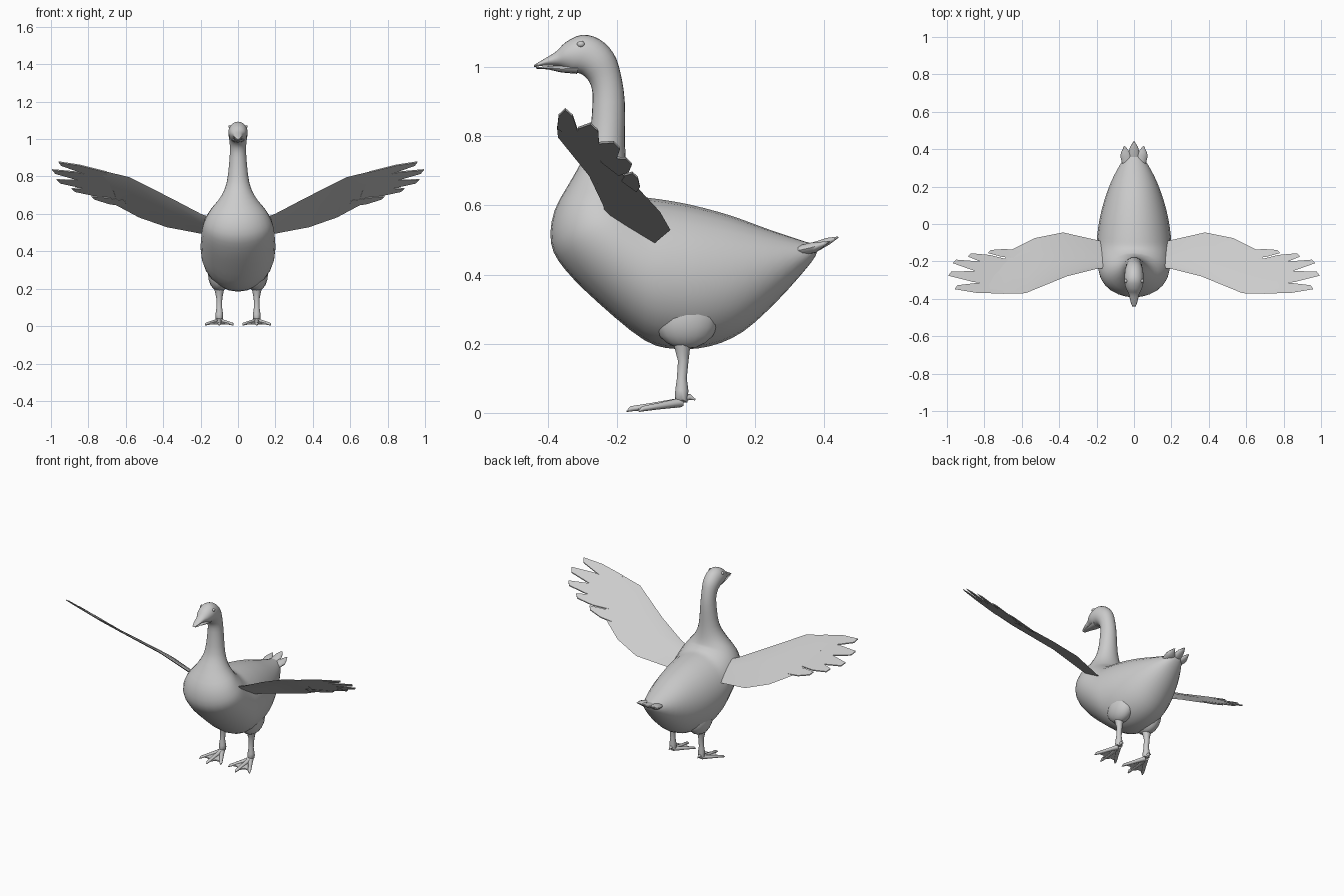
import bpy
import bmesh
from math import sin, cos, pi, radians
from mathutils import Vector

default_cube = bpy.data.objects.get("Cube")
if default_cube:
    bpy.data.objects.remove(default_cube, do_unlink=True)

plumage = bpy.data.materials.new("pale grey")
plumage.use_nodes = True
GREY = (0.6, 0.6, 0.6, 1)
plumage.diffuse_color = GREY
plumage.node_tree.nodes["Principled BSDF"].inputs["Base Color"].default_value = GREY


def skin(name, rings, sharp_angle=60):
    """Bridge a list of closed rings, cap both ends and shade the result."""
    bm = bmesh.new()
    loops = [[bm.verts.new(point) for point in ring] for ring in rings]
    count = len(loops[0])
    for here, after in zip(loops, loops[1:]):
        for i in range(count):
            j = (i + 1) % count
            bm.faces.new((here[i], here[j], after[j], after[i]))
    bm.faces.new(loops[0])
    bm.faces.new(loops[-1])
    bmesh.ops.recalc_face_normals(bm, faces=bm.faces)
    mesh = bpy.data.meshes.new(name)
    bm.to_mesh(mesh)
    bm.free()
    obj = bpy.data.objects.new(name, mesh)
    bpy.context.collection.objects.link(obj)
    finish(obj, sharp_angle)
    return obj


def finish(obj, sharp_angle=60):
    obj.data.materials.append(plumage)
    bpy.ops.object.select_all(action="DESELECT")
    obj.select_set(True)
    bpy.context.view_layer.objects.active = obj
    bpy.ops.object.shade_smooth_by_angle(angle=radians(sharp_angle))


def smooth_stations(stations, steps=3):
    """Catmull-Rom interpolation between rows of numbers."""
    rows = [Vector(s) for s in stations]
    rows = [rows[0]] + rows + [rows[-1]]
    result = []
    for a, b, c, d in zip(rows, rows[1:], rows[2:], rows[3:]):
        for k in range(steps):
            t = k / steps
            result.append(b + (c - a) * (t / 2) + (a * 2 - b * 5 + c * 4 - d) * (t * t / 2)
                          + (b * 3 - a - c * 3 + d) * (t ** 3 / 2))
    return result + [rows[-1]]


def side_ring(station, x=0, count=24):
    """Ellipse spanned by a back point, a front point and a half width."""
    back_y, back_z, front_y, front_z, width = station
    back, front = Vector((x, back_y, back_z)), Vector((x, front_y, front_z))
    middle, arm = (back + front) / 2, (back - front) / 2
    return [middle + arm * cos(a) + Vector((width * sin(a), 0, 0))
            for a in (2 * pi * i / count for i in range(count))]


def tube(name, points, radii, flat=1.0, count=10):
    """Tapered round limb along a path; flat squashes it vertically."""
    path = [Vector(p) for p in points]
    rings = []
    for i, p in enumerate(path):
        along = (path[min(i + 1, len(path) - 1)] - path[max(i - 1, 0)]).normalized()
        side = along.cross(Vector((0, 0, 1)) if abs(along.z) < 0.8 else Vector((0, 1, 0))).normalized()
        up = side.cross(along)
        rings.append([p + radii[i] * (side * cos(a) + up * sin(a) * flat)
                      for a in (2 * pi * k / count for k in range(count))])
    return skin(name, rings)


def ball(name, centre, size):
    bpy.ops.mesh.primitive_uv_sphere_add(segments=16, ring_count=10, location=centre)
    obj = bpy.context.object
    obj.name = name
    obj.scale = size
    finish(obj)


# Body, neck, head and upper bill: back y, back z, front y, front z, half width
trunk = [
    (.385, .485, .375, .455, .02), (.345, .495, .35, .42, .055),
    (.24, .53, .265, .325, .11), (.13, .57, .165, .235, .152),
    (.02, .60, .07, .193, .18), (-.06, .615, -.03, .185, .195),
    (-.11, .622, -.12, .21, .2), (-.13, .628, -.25, .315, .197),
    (-.14, .635, -.35, .415, .19), (-.15, .645, -.39, .49, .175),
    (-.16, .66, -.38, .585, .145), (-.17, .70, -.325, .685, .092),
    (-.176, .77, -.284, .77, .06), (-.177, .90, -.27, .90, .045),
    (-.19, .985, -.277, .952, .044), (-.21, 1.04, -.30, .978, .049),
    (-.25, 1.08, -.318, .983, .051), (-.30, 1.093, -.332, .985, .05),
    (-.347, 1.072, -.35, .994, .041), (-.375, 1.045, -.372, 1.002, .028),
    (-.41, 1.023, -.41, 1.004, .02), (-.44, 1.005, -.44, .999, .01),
]
skin("body_neck_and_head", [side_ring(s) for s in smooth_stations(trunk)])

# Lower bill, just under the mouth line
lower_bill = [(-.31, 1.012, -.315, .98, .035), (-.36, 1.005, -.36, .984, .027),
              (-.40, 1.002, -.40, .993, .018), (-.434, .999, -.434, .995, .009)]
skin("lower_bill", [side_ring(s, count=12) for s in lower_bill])

# Tail feathers
for label, x, reach in (("middle", 0, 0), ("left", .042, .025), ("right", -.042, .025)):
    tube(label + "_tail_feather",
         [(x * .7, .31, .465), (x, .37, .478), (x * 1.15, .41 - reach, .496 - reach / 2),
          (x * 1.2, .44 - reach, .508 - reach / 2)],
         (.03, .032, .022, .004), flat=.5)


def wing_height(x, y):
    """Sloping wing plane with a slight arch along the span."""
    return .375 + .27 * x - .7 * y + .02 * max(0, 1 - abs(x - .4) / .25)


# Wing panel: leading x, y, trailing x, y, thickness
panel = [(.11, -.23, .14, -.10, .024), (.2, -.24, .19, -.088, .026),
         (.36, -.28, .38, -.045, .022), (.58, -.37, .53, -.075, .016),
         (.70, -.373, .65, -.135, .012), (.80, -.368, .70, -.195, .006)]
# Flight feathers: base x, y, tip x, y, base half width
feathers = [(.70, -.345, .952, -.338, .027), (.69, -.30, .985, -.265, .03),
            (.68, -.26, .96, -.2, .028), (.66, -.22, .88, -.165, .026),
            (.6, -.165, .775, -.147, .022)]


def panel_ring(station, side):
    lx, ly, tx, ty, thick = station
    ring = []
    for part, lift in ((0, 0), (.12, .7), (.4, 1), (.75, .6), (1, .1),
                       (.75, -.1), (.4, -.4), (.12, -.5)):
        x, y = lx + (tx - lx) * part, ly + (ty - ly) * part
        ring.append((side * x, y, wing_height(x, y) + lift * thick * .6))
    return ring


def feather_rings(feather, side):
    bx, by, tx, ty, half = feather
    along = Vector((tx - bx, ty - by)).normalized()
    across = Vector((-along.y, along.x))
    rings = []
    for part, spread in ((0, 1), (.55, 1), (1, .4)):
        centre = Vector((bx, by)).lerp(Vector((tx, ty)), part)
        ring = []
        for s, lift in ((-1, .003), (1, .003), (1, -.003), (-1, -.003)):
            # Tips are cut at a slant
            p = centre + across * half * spread * s - along * (.007 * s * part)
            ring.append((side * p.x, p.y, wing_height(p.x, p.y) + lift))
        rings.append(ring)
    return rings


for label, side in (("left", 1), ("right", -1)):
    # Wing
    skin(label + "_wing", [panel_ring(s, side) for s in panel], 50)
    for number, feather in enumerate(feathers, 1):
        skin(f"{label}_flight_feather_{number}", feather_rings(feather, side), 30)

    # Eye, thigh and leg
    ball(label + "_eye", (side * .043, -.304, 1.066), (.008, .011, .009))
    ball(label + "_thigh", (side * .098, .0, .275), (.062, .095, .09))
    hip = side * .1
    tube(label + "_leg",
         [(hip, -.01, .23), (hip, -.01, .18), (hip, -.008, .15), (hip, -.012, .1),
          (hip, -.012, .065), (hip, -.014, .04), (hip, -.035, .022)],
         (.035, .022, .016, .015, .02, .021, .012))

    # Toes with claws, and the web between them
    ankle = Vector((hip, -.015, .03))
    tips = [Vector((hip + dx, y, .012)) for dx, y in ((-.068, -.125), (0, -.158), (.068, -.125))]
    for number, tip in enumerate(tips, 1):
        knuckle = ankle.lerp(tip, .6)
        claw = tip + (tip - ankle) * .1 - Vector((0, 0, .006))
        tube(f"{label}_toe_{number}", [ankle, knuckle, tip, claw], (.016, .011, .009, .002), .85, 8)
    tube(label + "_hind_toe", [ankle + Vector((0, 0, .012)), (hip, .012, .046), (hip, .027, .038)],
         (.014, .008, .002), count=8)
    for number, (a, b) in enumerate(zip(tips, tips[1:]), 1):
        edge = [ankle, ankle.lerp(a, .92), ankle.lerp((a + b) / 2, .8), ankle.lerp(b, .92)]
        skin(f"{label}_web_{number}",
             [[p + Vector((0, 0, h)) for p in edge] for h in (-.006, .001)], 30)
